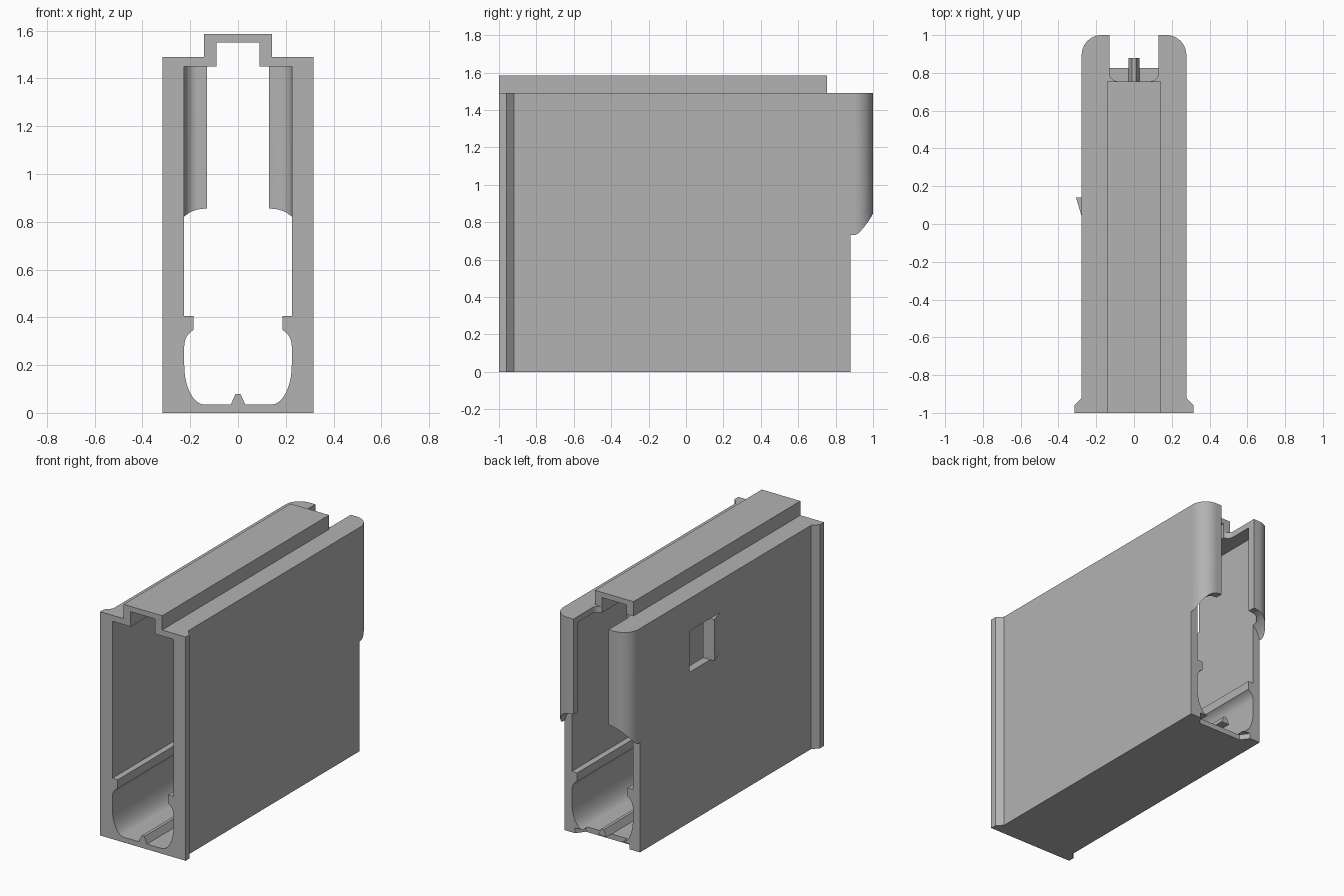
import bpy, bmesh, math

default = bpy.data.objects.get("Cube")
if default:
    bpy.data.objects.remove(default, do_unlink=True)

grey = bpy.data.materials.new("plain grey")
grey.use_nodes = True
GREY = (0.45, 0.45, 0.45, 1)
grey.diffuse_color = GREY
grey.node_tree.nodes["Principled BSDF"].inputs["Base Color"].default_value = GREY


def prism(name, profile, lo, hi, axis="z"):
    """Extrude a closed profile: (x, y) along z, or (x, z) along y."""
    place = (lambda a, b, t: (a, b, t)) if axis == "z" else (lambda a, b, t: (a, t, b))
    bm = bmesh.new()
    face = bm.faces.new([bm.verts.new(place(a, b, lo)) for a, b in profile])
    moved = bmesh.ops.extrude_face_region(bm, geom=[face])["geom"]
    shift = place(0, 0, hi - lo)
    bmesh.ops.translate(bm, vec=shift, verts=[v for v in moved if isinstance(v, bmesh.types.BMVert)])
    bmesh.ops.recalc_face_normals(bm, faces=bm.faces)
    mesh = bpy.data.meshes.new(name)
    bm.to_mesh(mesh)
    bm.free()
    mesh.materials.append(grey)
    obj = bpy.data.objects.new(name, mesh)
    bpy.context.collection.objects.link(obj)
    return obj


def mirrored(half):
    """Close a right-hand half profile with its reflection in x."""
    return half + [(-x, y) for x, y in reversed(half)]


def arc(cx, cy, rx, ry, start, end, steps=10):
    angles = [math.radians(start + (end - start) * i / steps) for i in range(steps + 1)]
    return [(cx + rx * math.cos(a), cy + ry * math.sin(a)) for a in angles]


def rect(x0, x1, y0, y1):
    return [(x0, y0), (x1, y0), (x1, y1), (x0, y1)]


def combine(target, tool, operation="DIFFERENCE"):
    mod = target.modifiers.new(tool.name, "BOOLEAN")
    mod.operation = operation
    mod.solver = "EXACT"
    mod.object = tool
    bpy.context.view_layer.objects.active = target
    bpy.ops.object.modifier_apply(modifier=mod.name)
    bpy.data.objects.remove(tool, do_unlink=True)


SIDE, INNER, SLOT = 0.277, 0.225, 0.13
TOP, RAIL_TOP, RAIL_END, BACK = 1.49, 1.585, 0.755, 0.88

# Outer shell: flared front flange and rounded rear corners
plan = [(0.315, -1), (0.315, -0.96), (SIDE, -0.92)] + arc(0.172, 0.895, 0.105, 0.105, 0, 90, 14)
housing = prism("housing", mirrored(plan), 0, RAIL_TOP)

# Lower the roof beside and behind the raised rail
for side in (-1, 1):
    combine(housing, prism("shoulder_cut", rect(side * 0.142, side * 0.5, -1.1, 1.1), TOP, 1.8))
combine(housing, prism("rail_end_cut", rect(-0.3, 0.3, RAIL_END, 1.1), TOP, 1.8))

# Long cavity with floor ridge, curved lower channel, side ribs and hollow rail
cavity = [(0.01, 0.08), (0.03, 0.035)]
cavity += arc(0.14, 0.2, 0.085, 0.165, -90, 0)
cavity += arc(0.155, 0.28, 0.07, 0.075, 0, 64, 6)
cavity += [(0.186, 0.405), (INNER, 0.405), (INNER, 1.45), (0.09, 1.45), (0.09, 1.55)]
combine(housing, prism("cavity_cut", mirrored(cavity), -1.1, 0.89, "y"))

# Hollow behind the curled rear lips, and the gap between them
pocket = [(INNER, 0.6)] + arc(0.172, 0.89, 0.053, 0.06, 0, 90) + [(SLOT, 0.95), (SLOT, 1.1)]
combine(housing, prism("lip_pocket_cut", mirrored(pocket), 0.6, 1.45))

# Arched underside of the rear lips
arch = [(0.4, -0.1), (0.4, 0.7), (SIDE + 0.002, 0.725), (0.267, 0.76), (0.25, 0.793),
        (INNER, 0.822), (0.2, 0.84), (0.17, 0.851), (0.14, 0.855)]
combine(housing, prism("lip_arch_cut", mirrored(arch), BACK, 1.1, "y"))

# Rounded slot in the roof and notch in the floor
slot = arc(SLOT - 0.045, RAIL_END + 0.045, 0.045, 0.045, -90, 0, 6) + [(SLOT, 1.1)]
combine(housing, prism("roof_slot_cut", mirrored(slot), 1.4, 1.7))
notch = [(0.16, 0.825), (0.2, BACK), (0.2, 1)]
combine(housing, prism("floor_notch_cut", mirrored(notch), -0.1, 0.036))

# Side window with a raised catch at its front edge
combine(housing, prism("window_cut", rect(-0.4, -0.15, 0.14, 0.357), 1.0, 1.275))
ramp = [(-0.24, 0.04), (-SIDE, 0.04), (-0.307, 0.14), (-0.24, 0.14)]
combine(housing, prism("window_catch", ramp, 1.0, 1.275), "UNION")

# Smooth the curves and keep the hard edges
bpy.ops.object.select_all(action="DESELECT")
housing.select_set(True)
bpy.context.view_layer.objects.active = housing
bpy.ops.object.shade_smooth_by_angle(angle=math.radians(25))
